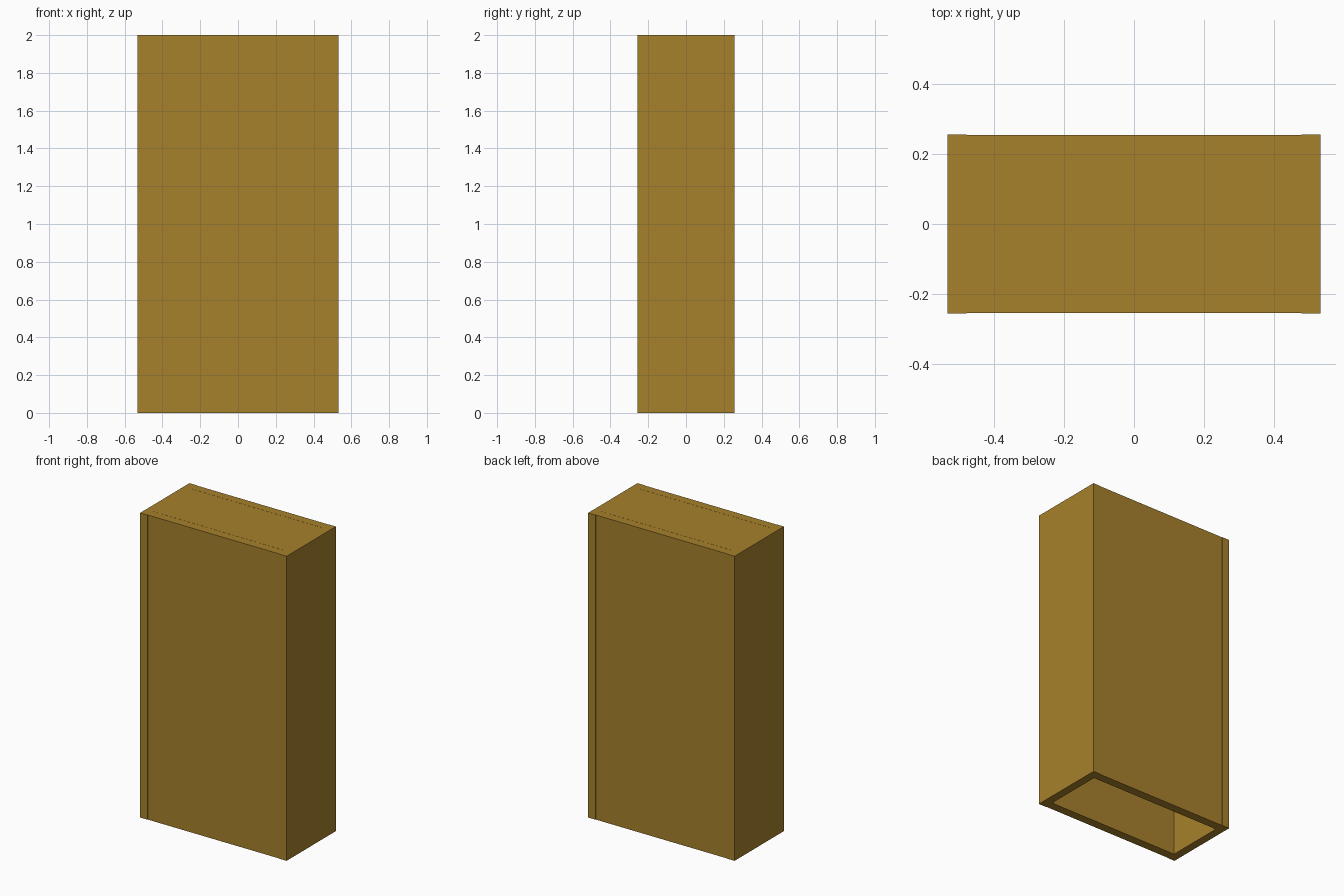
import bpy
import bmesh
from mathutils import Matrix, Vector

if "Cube" in bpy.data.objects:
    bpy.data.objects.remove(bpy.data.objects["Cube"])

wood = bpy.data.materials.new("golden_wood")
wood.diffuse_color = (0.39, 0.22, 0.025, 1)
wood.use_nodes = True
wood.node_tree.nodes["Principled BSDF"].inputs["Base Color"].default_value = wood.diffuse_color


def board(name, lo, hi):
    """Axis-aligned flat board between two corners."""
    lo, hi = Vector(lo), Vector(hi)
    bm = bmesh.new()
    bmesh.ops.create_cube(bm, size=1, matrix=Matrix.Diagonal((*(hi - lo), 1)))
    mesh = bpy.data.meshes.new(name)
    bm.to_mesh(mesh)
    bm.free()
    mesh.materials.append(wood)
    ob = bpy.data.objects.new(name, mesh)
    ob.location = (lo + hi) / 2
    bpy.context.collection.objects.link(ob)
    return ob


W, D, H = 0.532, 0.256, 2.0      # half width, half depth, height
IN_X, IN_Y = 0.478, 0.196        # inner cavity half sizes
FACE_Y = 0.2535                  # large panels sit slightly behind the sides

# Narrow side panels
board("left_side_panel", (-W, -D, 0), (-IN_X, D, H))
board("right_side_panel", (IN_X, -D, 0), (W, D, H))

# Wide front and back panels between the sides
board("front_panel", (-IN_X, -FACE_Y, 0), (IN_X, -IN_Y, H))
board("back_panel", (-IN_X, IN_Y, 0), (IN_X, FACE_Y, H))

# Top panel set flush inside the walls; the bottom stays open
board("top_panel", (-IN_X, -IN_Y + 0.001, H - 0.057), (IN_X, IN_Y - 0.001, H))
